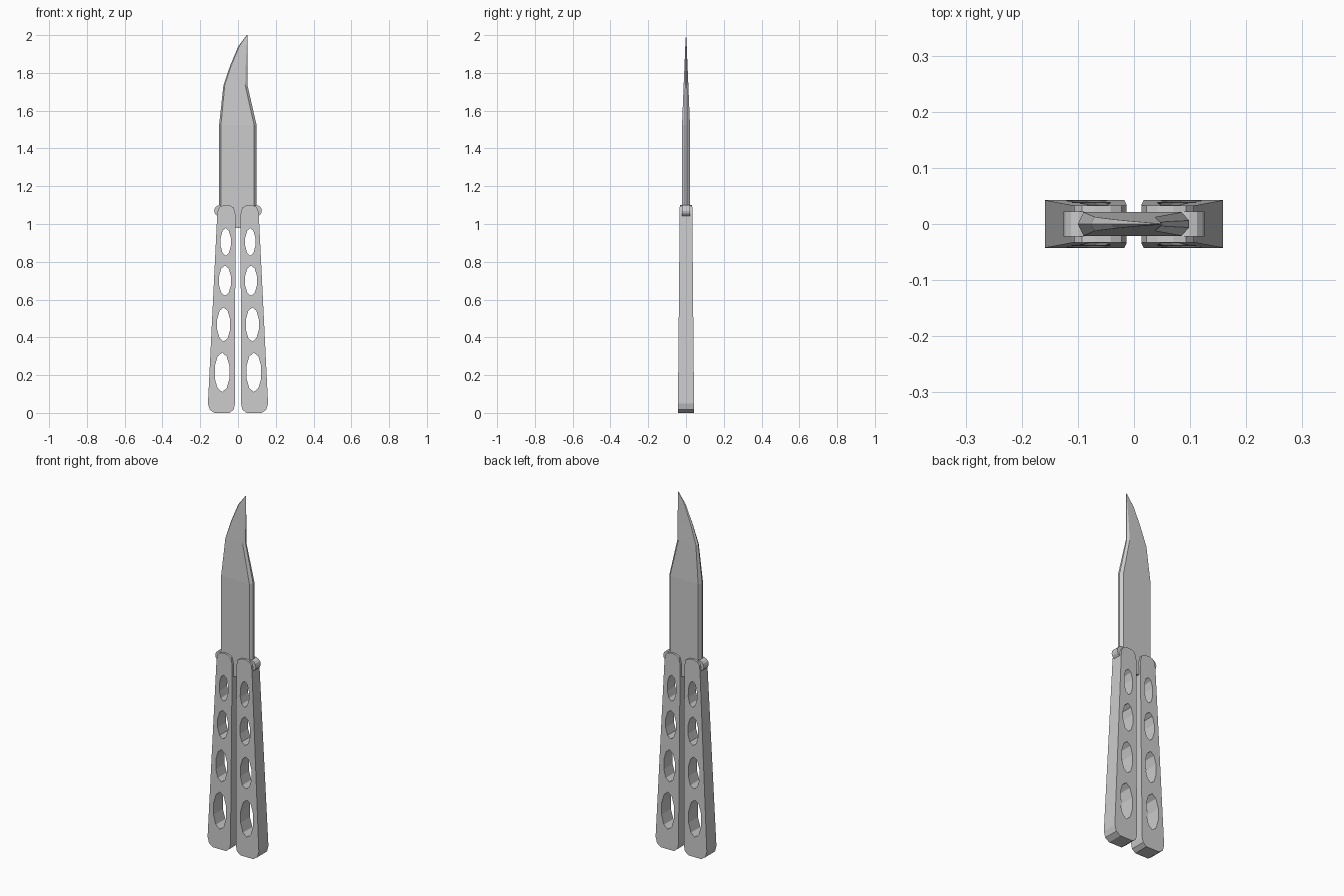
import bpy, bmesh, math

if "Cube" in bpy.data.objects:
    bpy.data.objects.remove(bpy.data.objects["Cube"])


def finish(bm, name):
    bmesh.ops.recalc_face_normals(bm, faces=bm.faces)
    mesh = bpy.data.meshes.new(name)
    bm.to_mesh(mesh)
    bm.free()
    obj = bpy.data.objects.new(name, mesh)
    bpy.context.collection.objects.link(obj)
    return obj


def loft(bm, rings):
    """Skin closed rings of equal length and cap both ends."""
    vs = [[bm.verts.new(p) for p in ring] for ring in rings]
    n = len(vs[0])
    for a, b in zip(vs, vs[1:]):
        for i in range(n):
            j = (i + 1) % n
            bm.faces.new((a[i], a[j], b[j], b[i]))
    bm.faces.new(vs[0][::-1])
    bm.faces.new(vs[-1])


def prism(bm, outline, depth):
    """Extrude an x-z outline along y; depth(z) is the half thickness."""
    loft(bm, [[(x, s * depth(z), z) for x, z in outline] for s in (-1, 1)])


def ellipse(cx, cz, rx, rz, sides):
    return [(cx + rx * math.sin(2 * math.pi * i / sides),
             cz + rz * math.cos(2 * math.pi * i / sides)) for i in range(sides)]


# Handle: rounded bar, flaring towards the bottom
outline = [(0.017, 0.045), (0.023, 0.017), (0.045, 0.004), (0.125, 0.004), (0.15, 0.017),
           (0.159, 0.05), (0.11, 1.05), (0.106, 1.078), (0.093, 1.094), (0.07, 1.1),
           (0.042, 1.098), (0.022, 1.086), (0.013, 1.05)]
holes = [(0.065, 0.905, 0.028, 0.073), (0.069, 0.70, 0.033, 0.08),
         (0.076, 0.468, 0.036, 0.09), (0.084, 0.215, 0.041, 0.104)]
for side, sx in (("left", -1), ("right", 1)):
    bm = bmesh.new()
    prism(bm, [(sx * x, z) for x, z in outline], lambda z: 0.043 - 0.010 * z / 1.1)
    handle = finish(bm, side + "_handle")

    # Row of faceted oval holes
    bm = bmesh.new()
    for cx, cz, rx, rz in holes:
        prism(bm, [(sx * x, z) for x, z in ellipse(cx, cz, rx, rz, 10)], lambda z: 0.1)
    cutter = finish(bm, "hole_cutter")
    cutter.hide_render = True
    mod = handle.modifiers.new("holes", 'BOOLEAN')
    mod.operation, mod.solver, mod.object = 'DIFFERENCE', 'EXACT', cutter
    bpy.context.view_layer.objects.active = handle
    bpy.ops.object.modifier_apply(modifier=mod.name)
    bpy.data.objects.remove(cutter)

    # Pivot lug beside the blade root
    bm = bmesh.new()
    prism(bm, ellipse(sx * 0.098, 1.07, 0.028, 0.03, 12), lambda z: 0.022)
    finish(bm, side + "_pivot_lug")

# Blade stations: z, cutting edge x, flat start, flat end, spine x, half thickness
stations = [(0.98, -0.1, -0.09, 0.085, 0.098, 0.021),
            (1.525, -0.1, -0.09, 0.085, 0.098, 0.021),
            (1.735, -0.077, -0.07, 0.038, 0.05, 0.0125),
            (1.84, -0.041, -0.035, 0.041, 0.05, 0.008),
            (1.94, 0.001, 0.006, 0.046, 0.05, 0.004),
            (2.0, 0.046, 0.047, 0.049, 0.05, 0.0006)]
bm = bmesh.new()
loft(bm, [[(e, 0, z), (a, -t, z), (b, -t, z), (s, -t * 0.3, z),
           (s, t * 0.3, z), (b, t, z), (a, t, z)] for z, e, a, b, s, t in stations])
finish(bm, "blade")
for obj in bpy.data.objects:
    for v in obj.data.vertices:
        if v.co.z < 0.005:
            v.co.z = 0
